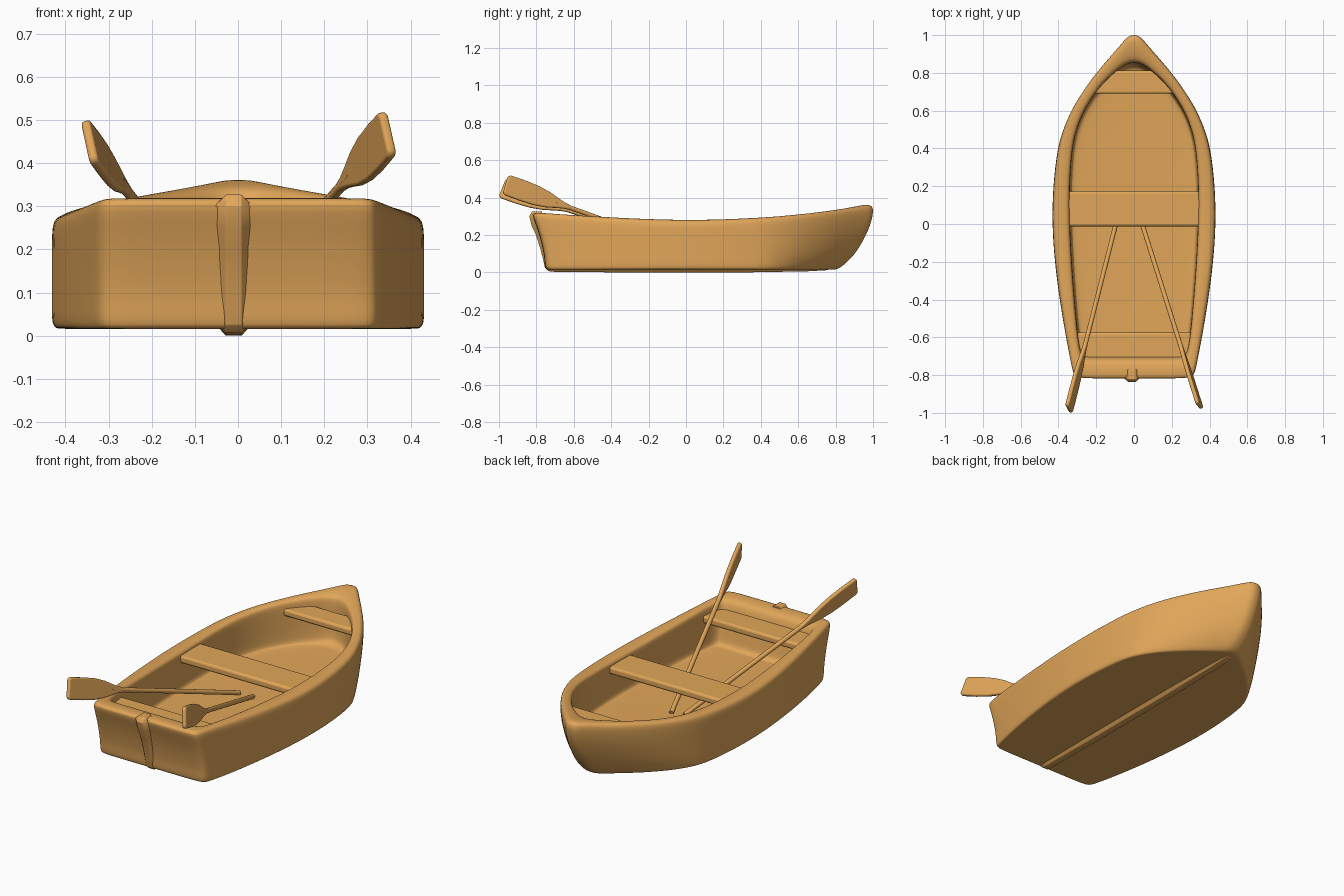
import bpy, bmesh
from mathutils import Vector

if "Cube" in bpy.data.objects:
    bpy.data.objects.remove(bpy.data.objects["Cube"])

wood = bpy.data.materials.new("wood")
wood.diffuse_color = (0.75, 0.38, 0.1, 1)
wood.use_nodes = True
wood.node_tree.nodes["Principled BSDF"].inputs["Base Color"].default_value = wood.diffuse_color


def make(name, verts, faces, bevel=0.0, subdiv=0):
    me = bpy.data.meshes.new(name)
    me.from_pydata([tuple(v) for v in verts], [], faces)
    bm = bmesh.new()
    bm.from_mesh(me)
    bmesh.ops.recalc_face_normals(bm, faces=bm.faces[:])
    bm.to_mesh(me)
    bm.free()
    ob = bpy.data.objects.new(name, me)
    bpy.context.collection.objects.link(ob)
    me.materials.append(wood)
    if bevel:
        m = ob.modifiers.new("round", 'BEVEL')
        m.width, m.segments, m.limit_method = bevel, 3, 'ANGLE'
    if subdiv:
        m = ob.modifiers.new("smooth", 'SUBSURF')
        m.levels = m.render_levels = subdiv
    bpy.ops.object.select_all(action='DESELECT')
    ob.select_set(True)
    bpy.context.view_layer.objects.active = ob
    bpy.ops.object.shade_smooth_by_angle(angle=0.8)
    return ob


def loft(rings):
    """Vertices and side faces joining equal closed rings."""
    n = len(rings[0])
    faces = [(r * n + i, r * n + (i + 1) % n, (r + 1) * n + (i + 1) % n, (r + 1) * n + i)
             for r in range(len(rings) - 1) for i in range(n)]
    return [p for ring in rings for p in ring], faces


# Hull: plan outlines (y, half width) of outer and inner skin, bow to stern
OUTER = [(1.008, 0), (1.003, .03), (.965, .062), (.9, .118), (.8, .204), (.7, .275), (.6, .335),
         (.5, .376), (.4, .406), (.2, .429), (0, .434), (-.2, .42), (-.4, .394), (-.6, .362),
         (-.75, .335), (-.815, .322), (-.834, .297), (-.834, .15), (-.834, 0)]
INNER = [(.855, 0), (.85, .03), (.835, .06), (.805, .1), (.75, .16), (.68, .215), (.59, .27),
         (.5, .304), (.4, .328), (.2, .342), (0, .34), (-.2, .33), (-.4, .315), (-.6, .297),
         (-.68, .285), (-.71, .27), (-.72, .25), (-.72, .13), (-.72, 0)]
BASE = .016


def sheer(y):
    return .28 + (.083 * y ** 2 + .01 * y ** 8 if y > 0 else .042 * (-y / .815) ** 1.5)


def hull_ring(t, blend, inside):
    bow = 1 - (.02 if inside else .165) * (1 - t) ** 2
    stern = -.815 + .075 * (1 - t * t)
    right = []
    for (yo, wo), (yi, wi) in zip(OUTER, INNER):
        b = blend
        if not inside and t < .45:          # softer bilge towards the bow
            b += .2 * (1 - t / .45) ** 2 * min(max((yo - .4) / .35, 0), 1)
        y, w = yo + (yi - yo) * b, wo + (wi - wo) * b
        z = BASE + t * (sheer(y) - BASE)
        if y > .4:
            y = .4 + (y - .4) * (bow - .4) / .6
        elif y < -.5:
            y = -.5 + (y + .5) * (stern + .5) / -.315
        right.append((w, y, z))
    return right + [(-x, y, z) for x, y, z in right[-2:0:-1]]


# levels: (height fraction, blend from outer to inner skin), up outside and down inside
LEVELS = [(0, .3), (0, .15), (.02, .04), (.09, 0), (.18, 0), (.3, 0), (.6, 0), (.83, 0),
          (.95, .04), (1, .25), (1, .8), (.96, .97), (.85, 1), (.55, 1.01), (.33, 1.03),
          (.25, 1.1), (.22, 1.35)]
verts, faces = loft([hull_ring(t, b, i > 9) for i, (t, b) in enumerate(LEVELS)])
n = 2 * len(OUTER) - 2
for base in (0, n * (len(LEVELS) - 1)):
    for i in range(n // 2):
        q = [i, i + 1, n - i - 1, (n - i) % n]
        faces.append(tuple(base + k for k in dict.fromkeys(q)))
make("hull", verts, faces, subdiv=2)

# Keel strip: runs down the transom, along the bottom and up the stem
PATH = [(-.77, .326), (-.822, .327), (-.838, .3), (-.825, .25), (-.802, .2), (-.78, .13),
        (-.764, .07), (-.754, .025), (-.735, .007), (-.7, .003), (-.3, 0), (.3, 0), (.65, .006),
        (.75, .012), (.81, .026), (.86, .06), (.91, .12), (.955, .2), (.98, .27), (.993, .32),
        (.993, .35), (.965, .355)]
rings = []
for i, (y, z) in enumerate(PATH):
    a, b = PATH[max(i - 1, 0)], PATH[min(i + 1, len(PATH) - 1)]
    d = Vector((b[0] - a[0], b[1] - a[1])).normalized()
    bow = y > .8
    iy, iz = -d.y * .028, d.x * .028
    c, w, flare = (0, .014, .02) if bow else (-.01, .018, .026)
    rings.append([(c - w, y, z), (c + w, y, z),
                  (c + w + flare, y + iy, z + iz), (c - w - flare, y + iy, z + iz)])
verts, faces = loft(rings)
m = len(verts)
faces += [(0, 1, 2, 3), (m - 4, m - 3, m - 2, m - 1)]
make("keel_strip", verts, faces, bevel=.01)


# Seats: plank with its own width at each end
def seat(name, y0, y1, w0, w1, top, thick=.04):
    plan = [(-w0, y0), (w0, y0), (w1, y1), (-w1, y1)]
    v, f = loft([[(x, y, z) for x, y in plan] for z in (top - thick, top)])
    make(name, v, f + [(0, 1, 2, 3), (4, 5, 6, 7)], bevel=.012)


seat("middle_seat", -.012, .172, .36, .36, .26)
seat("bow_seat", .69, .812, .23, .14, .285)
seat("stern_seat", -.74, -.575, .29, .31, .265)

# Oars: (u along the oar from the tip, half width) for blade, round shaft
BLADE = [(0, .046), (.012, .056), (.1, .057), (.18, .054), (.25, .043), (.31, .026),
         (.35, .016), (.39, .011)]


def oar(name, tip, end, up):
    tip, end = Vector(tip), Vector(end)
    d = (end - tip).normalized()
    side = d.cross(Vector(up)).normalized()
    v = side.cross(d)
    pts = BLADE + [(u, -w) for u, w in reversed(BLADE)]
    vs, fs = loft([[tip + d * u + v * w + side * s for u, w in pts] for s in (-.011, .011)])
    k = len(pts)
    make(name + "_blade", vs, fs + [tuple(range(k)), tuple(range(k, 2 * k))], bevel=.008)
    bpy.ops.mesh.primitive_cylinder_add(vertices=16, radius=.012,
                                        depth=(end - tip).length - .3,
                                        location=(tip + d * .3 + end) / 2)
    ob = bpy.context.object
    ob.name = name + "_shaft"
    ob.rotation_euler = d.to_track_quat('Z', 'Y').to_euler()
    ob.data.materials.append(wood)
    bpy.ops.object.shade_smooth_by_angle(angle=0.7)


oar("left_oar", (-.345, -.982, .452), (-.068, .11, .085), (-.28, 0, 1))
oar("right_oar", (.348, -.965, .47), (.005, .12, .08), (-.12, 0, 1))
